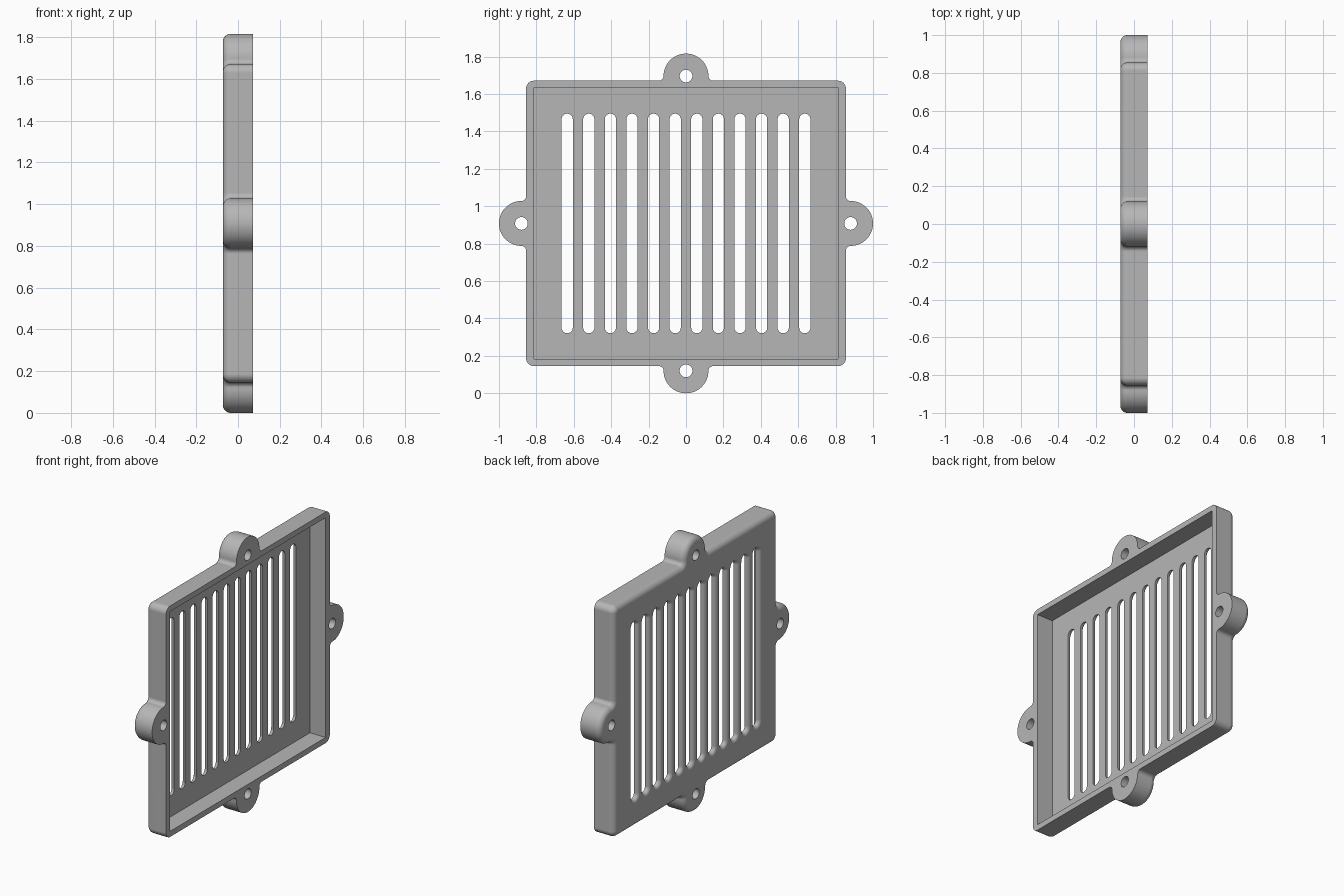
import bpy, bmesh, math

if "Cube" in bpy.data.objects:
    bpy.data.objects.remove(bpy.data.objects["Cube"])

HALF_Y, HALF_Z, HALF_X = 0.855, 0.763, 0.0725
MID_Z = HALF_Z + 0.145
TAB_R, FILLET, CORNER, ROUND = 0.12, 0.025, 0.042, 0.038
FLOOR_X = -0.043

grey = bpy.data.materials.new("plain grey")
grey.use_nodes = True
colour = (0.47, 0.47, 0.47, 1)
grey.diffuse_color = colour
grey.node_tree.nodes["Principled BSDF"].inputs["Base Color"].default_value = colour


def arc(cx, cy, r, start, end, steps, sign=1):
    """Points of an arc, each with its outward normal."""
    out = []
    for i in range(steps + 1):
        a = math.radians(start + (end - start) * i / steps)
        c, s = math.cos(a), math.sin(a)
        out.append((cx + r * c, cy + r * s, sign * c, sign * s))
    return out


def body_outline():
    """Rounded rectangle with one screw tab in the middle of each side."""
    pts = []
    for k in range(4):
        half, out = (HALF_Y, HALF_Z) if k % 2 == 0 else (HALF_Z, HALF_Y)
        hub = out + FILLET
        neck = TAB_R + FILLET
        side = arc(half - CORNER, out - CORNER, CORNER, 0, 90, 8)
        side += arc(neck, hub, FILLET, 270, 180, 8, -1)[:-1]
        side += arc(0, hub, TAB_R, 0, 180, 40)
        side += arc(-neck, hub, FILLET, 0, -90, 8, -1)[1:]
        for u, v, nu, nv in side:
            for _ in range(k):
                u, v, nu, nv = -v, u, -nv, nu
            pts.append((u, v, nu, nv))
    return pts


def loft(bm, outline, levels, y=0, z=MID_Z):
    """Skin an outline through (x, outward offset) levels and cap both ends."""
    rings = [[bm.verts.new((x, y + u + nu * d, z + v + nv * d))
              for u, v, nu, nv in outline] for x, d in levels]
    n = len(outline)
    for a, b in zip(rings, rings[1:]):
        for i in range(n):
            j = (i + 1) % n
            bm.faces.new((a[i], a[j], b[j], b[i]))
    bm.faces.new(rings[0])
    bm.faces.new(rings[-1])


def make_object(name, bm):
    bmesh.ops.recalc_face_normals(bm, faces=bm.faces)
    mesh = bpy.data.meshes.new(name)
    bm.to_mesh(mesh)
    bm.free()
    mesh.materials.append(grey)
    ob = bpy.data.objects.new(name, mesh)
    bpy.context.collection.objects.link(ob)
    return ob


# Cover body with rounded outer edge
bm = bmesh.new()
levels = [(HALF_X, 0)]
for i in range(9):
    a = math.pi / 2 * i / 8
    levels.append((-HALF_X + ROUND * (1 - math.sin(a)), -ROUND * (1 - math.cos(a))))
loft(bm, body_outline(), levels)
cover = make_object("grille_cover", bm)

# Square-cornered recess on the open side
bm = bmesh.new()
wall = 0.043
wy, wz = HALF_Y - wall, HALF_Z - wall + 0.006
rect = [(wy, wz, 0, 0), (-wy, wz, 0, 0), (-wy, -wz, 0, 0), (wy, -wz, 0, 0)]
loft(bm, rect, [(FLOOR_X, 0), (HALF_X + 0.1, 0)])
recess = make_object("recess_cutter", bm)

# Slots that flare out with a rounded lip, and tab screw holes
bm = bmesh.new()
slot_r, slot_half, lip, pitch = 0.03, 0.587, 0.024, 0.1155
straight = slot_half - slot_r
slot = arc(0, straight, slot_r, 0, 180, 14) + arc(0, -straight, slot_r, 180, 360, 14)
flare = [(0, 0)]
for i in range(7):
    a = math.pi / 2 * i / 6
    flare.append((-HALF_X + lip * (1 - math.sin(a)), lip * (1 - math.cos(a))))
flare.append((-HALF_X - 0.03, lip))
for i in range(12):
    loft(bm, slot, flare, y=(i - 5.5) * pitch)
hole = arc(0, 0, 0.034, 0, 360, 32)[:-1]
for sy, sz in ((1, 0), (-1, 0), (0, 1), (0, -1)):
    loft(bm, hole, [(-0.2, 0), (0.2, 0)],
         y=sy * (HALF_Y + FILLET), z=MID_Z + sz * (HALF_Z + FILLET))
openings = make_object("opening_cutter", bm)

# Cut the openings and discard the helpers
bpy.ops.object.select_all(action="DESELECT")
bpy.context.view_layer.objects.active = cover
cover.select_set(True)
for cutter in (recess, openings):
    cutter.hide_render = True
    mod = cover.modifiers.new(cutter.name, "BOOLEAN")
    mod.operation = "DIFFERENCE"
    mod.solver = "EXACT"
    mod.object = cutter
    bpy.ops.object.modifier_apply(modifier=mod.name)
    bpy.data.objects.remove(cutter)

# Smooth rounds, crisp flats
bpy.ops.object.shade_smooth_by_angle(angle=math.radians(35))
weighted = cover.modifiers.new("weighted_normals", "WEIGHTED_NORMAL")
weighted.keep_sharp = True
